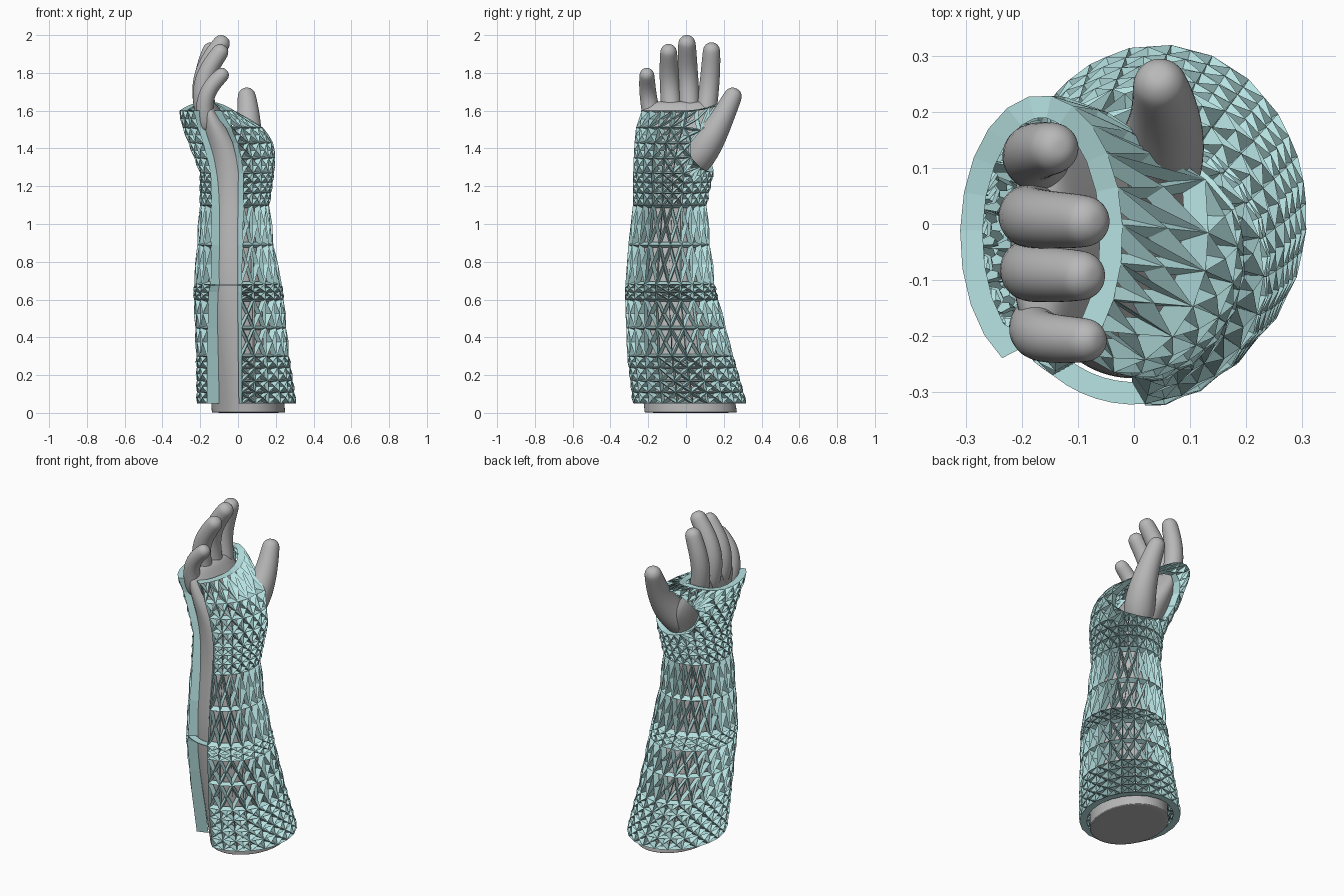
import bpy, bmesh
from math import sin, cos, asin, pi, radians, hypot
from mathutils import Vector

cube = bpy.data.objects.get("Cube")
if cube:
    bpy.data.objects.remove(cube)


def material(name, rgb):
    m = bpy.data.materials.new(name)
    m.use_nodes = True
    m.diffuse_color = (*rgb, 1)
    m.node_tree.nodes["Principled BSDF"].inputs["Base Color"].default_value = (*rgb, 1)
    return m


SKIN = material("neutral grey", (0.48, 0.48, 0.48))
TEAL = material("pale teal", (0.48, 0.77, 0.77))


def finish(name, bm, mat, smooth):
    bmesh.ops.recalc_face_normals(bm, faces=bm.faces[:])
    mesh = bpy.data.meshes.new(name)
    bm.to_mesh(mesh)
    bm.free()
    mesh.materials.append(mat)
    ob = bpy.data.objects.new(name, mesh)
    bpy.context.collection.objects.link(ob)
    if smooth:
        mesh.shade_smooth()
        ob.modifiers.new("Smooth", 'SUBSURF').levels = 2
        ob.modifiers["Smooth"].render_levels = 2
    return ob


def loft(name, sections, sides, mat):
    """Skin a row of elliptical sections: (centre, axis, rx, ry)."""
    bm = bmesh.new()
    rings = []
    for c, axis, rx, ry in sections:
        q = Vector((0, 0, 1)).rotation_difference(axis)
        rings.append([bm.verts.new(c + q @ Vector((rx * cos(2 * pi * k / sides),
                                                   ry * sin(2 * pi * k / sides), 0)))
                      for k in range(sides)])
    for a, b in zip(rings, rings[1:]):
        for k in range(sides):
            n = (k + 1) % sides
            bm.faces.new((a[k], a[n], b[n], b[k]))
    bm.faces.new(rings[0][::-1])
    bm.faces.new(rings[-1])
    return finish(name, bm, mat, True)


# Forearm and palm: z, centre x, centre y, half width, half depth
UP = Vector((0, 0, 1))
ARM = [(0, .055, .025, .197, .248), (.003, .055, .025, .197, .248),
       (.02, .055, .024, .197, .248), (.3, .03, -.02, .193, .238),
       (.65, 0, -.085, .19, .2), (.9, -.015, -.092, .158, .177),
       (1.1, -.02, -.09, .135, .157), (1.25, -.025, -.075, .135, .167),
       (1.38, -.055, -.045, .13, .197), (1.5, -.115, -.038, .1, .21),
       (1.6, -.155, -.035, .068, .203), (1.64, -.168, -.03, .05, .18),
       (1.65, -.168, -.03, .025, .13)]
loft("forearm_and_palm", [(Vector((x, y, z)), UP, rx, ry) for z, x, y, rx, ry in ARM], 20, SKIN)


# Fingers: a tapered tube with a rounded tip
def finger(name, path, radii):
    pts = [Vector(p) for p in path]
    sections = []
    for i, (p, r) in enumerate(zip(pts, radii)):
        axis = (pts[min(i + 1, len(pts) - 1)] - pts[max(i - 1, 0)]).normalized()
        sections.append((p, axis, r, r))
    p, axis, r, _ = sections[-1]
    for along, size in ((.5, .9), (.88, .58), (1, .22)):
        sections.append((p + axis * r * along, axis, r * size, r * size))
    loft(name, sections, 12, SKIN)


finger("index_finger", [(-.15, .10, 1.53), (-.187, .118, 1.68), (-.18, .13, 1.8),
                        (-.145, .135, 1.912)], (.058, .056, .054, .049))
finger("middle_finger", [(-.16, .02, 1.53), (-.198, .015, 1.7), (-.174, .008, 1.83),
                         (-.092, .005, 1.95)], (.058, .058, .055, .05))
finger("ring_finger", [(-.16, -.07, 1.53), (-.197, -.083, 1.68), (-.172, -.09, 1.8),
                       (-.098, -.092, 1.905)], (.058, .056, .053, .048))
finger("little_finger", [(-.16, -.16, 1.48), (-.185, -.193, 1.62), (-.155, -.205, 1.72),
                         (-.09, -.207, 1.785)], (.055, .049, .046, .042))
finger("thumb", [(-.03, .0, 1.27), (.045, .1, 1.4), (.06, .185, 1.545),
                 (.047, .245, 1.67)], (.09, .093, .066, .052))

# Brace outline: z, centre x, centre y, half width, half depth, slit right x, slit left x
BRACE = [(.05, .045, .02, .262, .3, .02, -.165), (.3, .025, -.03, .245, .28, .02, -.165),
         (.66, 0, -.085, .235, .24, .02, -.155), (.69, 0, -.085, .23, .235, .02, -.14),
         (.9, -.015, -.092, .2, .217, .025, -.14), (1.1, -.018, -.09, .183, .198, .03, -.14),
         (1.27, -.005, -.07, .195, .213, .03, -.145), (1.4, -.025, -.05, .225, .228, .01, -.175),
         (1.5, -.07, -.03, .22, .24, -.03, -.21), (1.6, -.165, -.02, .145, .25, -.09, -.235)]


def outline(z):
    for a, b in zip(BRACE, BRACE[1:]):
        if z <= b[0]:
            break
    t = (z - a[0]) / (b[0] - a[0])
    return [u + (v - u) * t for u, v in zip(a, b)]


def surface(phi, z):
    """Point on the brace; phi runs from the front round by +x."""
    _, cx, cy, rx, ry, _, _ = outline(z)
    lift = .05 * max(0, -cos(phi)) ** 2 * max(0, z - 1.5) / .1
    return Vector((cx + rx * sin(phi), cy - ry * cos(phi), z + lift))


def inward(phi, z):
    _, _, _, rx, ry, _, _ = outline(z)
    return -Vector((sin(phi) / rx, -cos(phi) / ry, 0)).normalized()


def slit_ends(z):
    _, cx, _, rx, _, right, left = outline(z)
    return asin((right - cx) / rx), 2 * pi + asin((left - cx) / rx)


# Thumb opening: an ellipse on the unrolled brace
HOLE_PHI, HOLE_Z, HOLE_W, HOLE_H = radians(164), 1.415, radians(57), .14


def hole(phi, z):
    return (phi - HOLE_PHI) / HOLE_W, (z - HOLE_Z) / HOLE_H


ROWS = [.05, .11, .17, .24, .3, .45, .6, .64, .68, .89, 1.1, 1.165, 1.22, 1.27,
        1.35, 1.43, 1.51, 1.6]
COLS = 19
bm = bmesh.new()
grid, param, slit = [], {}, {}
for z in ROWS:
    start, end = slit_ends(z)
    row = []
    for j in range(COLS + 1):
        phi = start + (end - start) * j / COLS
        v = bm.verts.new(surface(phi, z))
        param[v] = (phi, z)
        slit[v] = -.02 if j == 0 else .03 if j == COLS else 0
        row.append(v)
    grid.append(row)
for a, b in zip(grid, grid[1:]):
    for j in range(COLS):
        cell = (a[j], a[j + 1], b[j + 1], b[j])
        mid = [sum(param[v][k] for v in cell) / 4 for k in (0, 1)]
        if hypot(*hole(*mid)) > .98:
            bm.faces.new(cell)

# Round off the thumb opening
for v in list(bm.verts):
    if not v.link_faces:
        bm.verts.remove(v)
        continue
    h = hole(*param[v])
    if v.is_boundary and hypot(*h) < 1.33 and param[v][1] < 1.58:
        s = 1 / hypot(*h)
        param[v] = (HOLE_PHI + h[0] * s * HOLE_W, HOLE_Z + h[1] * s * HOLE_H)
        v.co = surface(*param[v])

# Thick rim along every open border
cells = list(bm.faces)
lip = {}
for e in [e for e in bm.edges if e.is_boundary]:
    for v in e.verts:
        if v not in lip:
            lip[v] = bm.verts.new(v.co + inward(*param[v]) * .04 + Vector((slit[v], 0, 0)))
    a, b = e.verts
    bm.faces.new((a, b, lip[b], lip[a]))

# Crossed struts: each cell becomes four triangles with a funnel-shaped opening
for f in cells:
    corners = list(f.verts)
    phi, z = [sum(param[v][k] for v in corners) / 4 for k in (0, 1)]
    into = inward(phi, z)
    height = max(v.co.z for v in corners) - min(v.co.z for v in corners)
    closing = .43 if height > .12 else .66
    centre = bm.verts.new(f.calc_center_median() - into * .008)
    for k in range(4):
        tri = [corners[k], corners[(k + 1) % 4], centre]
        mid = sum((v.co for v in tri), Vector()) / 3
        inner = [bm.verts.new(v.co.lerp(mid, closing) + into * .032) for v in tri]
        for m in range(3):
            n = (m + 1) % 3
            bm.faces.new((tri[m], tri[n], inner[n], inner[m]))
bmesh.ops.delete(bm, geom=cells, context='FACES_ONLY')
finish("lattice_brace", bm, TEAL, False)

# Thin flat bridge across the slit, halfway up the forearm
BRIDGE_Z = .68
start, end = slit_ends(BRIDGE_Z)
bm = bmesh.new()
pairs = []
for k in range(7):
    phi = end - 2 * pi + (start - end + 2 * pi) * k / 6
    p = surface(phi, BRIDGE_Z)
    pairs.append((bm.verts.new(p), bm.verts.new(p + inward(phi, BRIDGE_Z) * .04)))
for (a, b), (c, d) in zip(pairs, pairs[1:]):
    bm.faces.new((a, c, d, b))
bridge = finish("slit_bridge", bm, TEAL, False)
bridge.modifiers.new("Thickness", 'SOLIDIFY').thickness = .005
